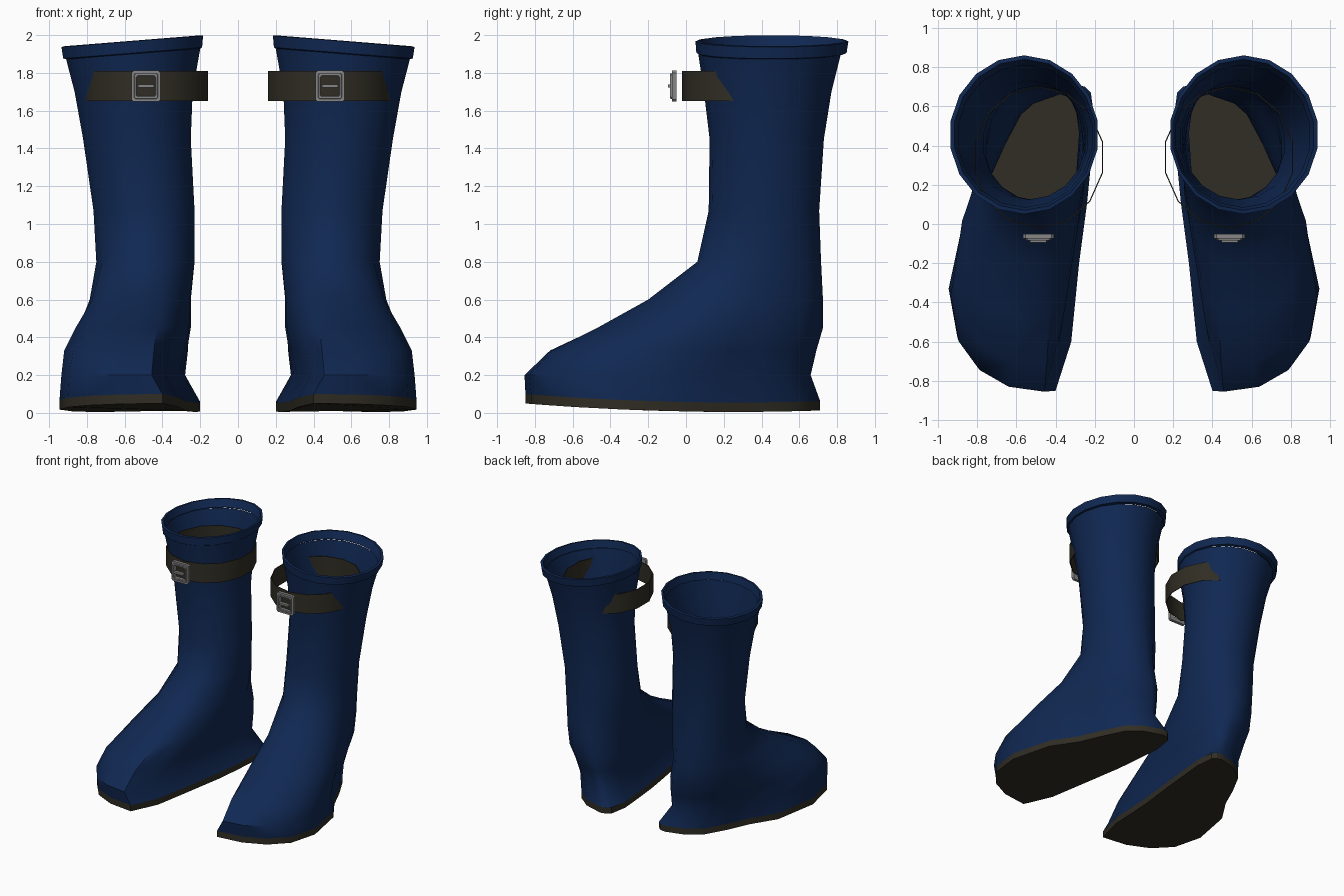
import bpy, bmesh, math

if "Cube" in bpy.data.objects:
    bpy.data.objects.remove(bpy.data.objects["Cube"])


def material(name, rgb):
    m = bpy.data.materials.new(name)
    m.diffuse_color = (*rgb, 1)
    m.use_nodes = True
    m.node_tree.nodes["Principled BSDF"].inputs["Base Color"].default_value = m.diffuse_color
    return m


BLUE = material("navy_rubber", (0.0052, 0.021, 0.085))
BROWN = material("dark_brown_leather", (0.029, 0.026, 0.017))
GREY = material("buckle_grey", (0.24, 0.24, 0.24))


def make(name, verts, faces, mat, angle=None):
    """Build one part on the +x side and mirror it to the other boot."""
    me = bpy.data.meshes.new(name)
    me.from_pydata(verts, [], faces)
    bm = bmesh.new()
    bm.from_mesh(me)
    bmesh.ops.recalc_face_normals(bm, faces=bm.faces)
    bm.to_mesh(me)
    bm.free()
    me.materials.append(mat)
    ob = bpy.data.objects.new(name, me)
    bpy.context.collection.objects.link(ob)
    if angle:
        bpy.ops.object.select_all(action='DESELECT')
        ob.select_set(True)
        bpy.context.view_layer.objects.active = ob
        bpy.ops.object.shade_smooth_by_angle(angle=math.radians(angle))
    ob.modifiers.new("other_boot", 'MIRROR').use_mirror_merge = False
    return ob


def loft(rings, loop=False):
    n, m = len(rings[0]), len(rings)
    verts = [v for r in rings for v in r]
    faces = [(a * n + i, a * n + (i + 1) % n,
              (a + 1) % m * n + (i + 1) % n, (a + 1) % m * n + i)
             for a in range(m if loop else m - 1) for i in range(n)]
    return verts, faces


# Sole outline, from the back of the heel round the outer side
OUTLINE = [(.30, .71), (.46, .66), (.57, .57), (.66, .40), (.74, .22), (.87, .02),
           (.945, -.33), (.90, -.58), (.78, -.73), (.61, -.82), (.40, -.85),
           (.32, -.60), (.28, -.20), (.24, .10), (.22, .30), (.20, .52),
           (.22, .67), (.25, .70)]
N = len(OUTLINE)


def sole_z(y):
    return 0.005 + 0.045 * ((y - 0.25) / 1.1) ** 2


# Sole slab
bottom = [(x, y, sole_z(y)) for x, y in OUTLINE]
top = [(x, y, sole_z(y) + 0.05) for x, y in OUTLINE]
v, f = loft([bottom, top])
f += [tuple(range(N)), tuple(range(N, 2 * N))]
make("sole", v, f, BROWN, 30)


def section(z, x0, x1, y0, y1, t, tilt=0.0):
    """Horizontal ring fitted to a box, blended from sole shape to round."""
    ring = []
    for i, (sx, sy) in enumerate(OUTLINE):
        a = 2 * math.pi * i / N
        u = (1 - t) * (sx - .20) / .745 + t * (.5 + .5 * math.sin(a))
        w = (1 - t) * (sy + .85) / 1.56 + t * (.5 + .5 * math.cos(a))
        ring.append((u, w))
    us, ws = [p[0] for p in ring], [p[1] for p in ring]
    out = []
    for u, w in ring:
        x = x0 + (x1 - x0) * (u - min(us)) / (max(us) - min(us))
        y = y0 + (y1 - y0) * (w - min(ws)) / (max(ws) - min(ws))
        out.append((x, y, z + tilt * (x - .56)))
    return out


# Foot, ankle and shaft
SHAFT = [(.20, .28, .935, -.855, .66, .05), (.33, .265, .92, -.72, .69, .22),
         (.45, .25, .86, -.47, .725, .48), (.60, .25, .785, -.20, .725, .78),
         (.80, .23, .75, .06, .715, 1), (1.07, .23, .765, .12, .705, 1),
         (1.45, .25, .82, .125, .73, 1), (1.70, .24, .865, .095, .77, 1),
         (1.90, .20, .91, .065, .82, 1, -.08)]
make("boot_shaft", *loft([top] + [section(*s) for s in SHAFT]), BLUE, 50)

# Folded cuff round the opening
CUFF = [(1.90, .20, .905, .065, .825, 1, -.08), (1.905, .19, .925, .055, .85, 1, -.08),
        (1.967, .185, .935, .05, .86, 1, -.08), (1.97, .20, .915, .07, .84, 1, -.08),
        (1.91, .215, .895, .085, .81, 1, -.08)]
make("cuff", *loft([section(*s) for s in CUFF]), BLUE, 35)

# Strap loop, passing through the back of the shaft
strap = []
for r, z in ((0, 1.65), (0, 1.81), (-.006, 1.81), (-.006, 1.65)):
    strap.append([(.485 + (.335 + r) * math.sin(2 * math.pi * i / 14),
                   .34 + (.362 + r) * math.cos(2 * math.pi * i / 14), z)
                  for i in range(14)])
make("strap", *loft(strap, True), BROWN, 40)


# Buckle frame, raised inner rim and prong
def square(h, y, c):
    """Square loop with chamfered corners facing the front."""
    pts = [(h, h - c), (h - c, h), (c - h, h), (-h, h - c),
           (-h, c - h), (c - h, -h), (h - c, -h), (h, c - h)]
    return [(.487 + px, y, 1.73 + pz * 1.06) for px, pz in pts]


make("buckle_frame", *loft([square(.078, -.05, .012), square(.078, -.075, .012),
                            square(.048, -.075, .006), square(.048, -.05, .006)], True), GREY)
make("buckle_rim", *loft([square(.064, -.074, .008), square(.062, -.084, .008),
                          square(.052, -.084, .006), square(.050, -.074, .006)], True), GREY)
prong = [[(x, y, z) for y, z in ((-.07, 1.722), (-.095, 1.722), (-.095, 1.738), (-.07, 1.738))]
         for x in (.445, .53)]
v, f = loft(prong)
make("buckle_prong", v, f + [(0, 1, 2, 3), (4, 5, 6, 7)], GREY)
